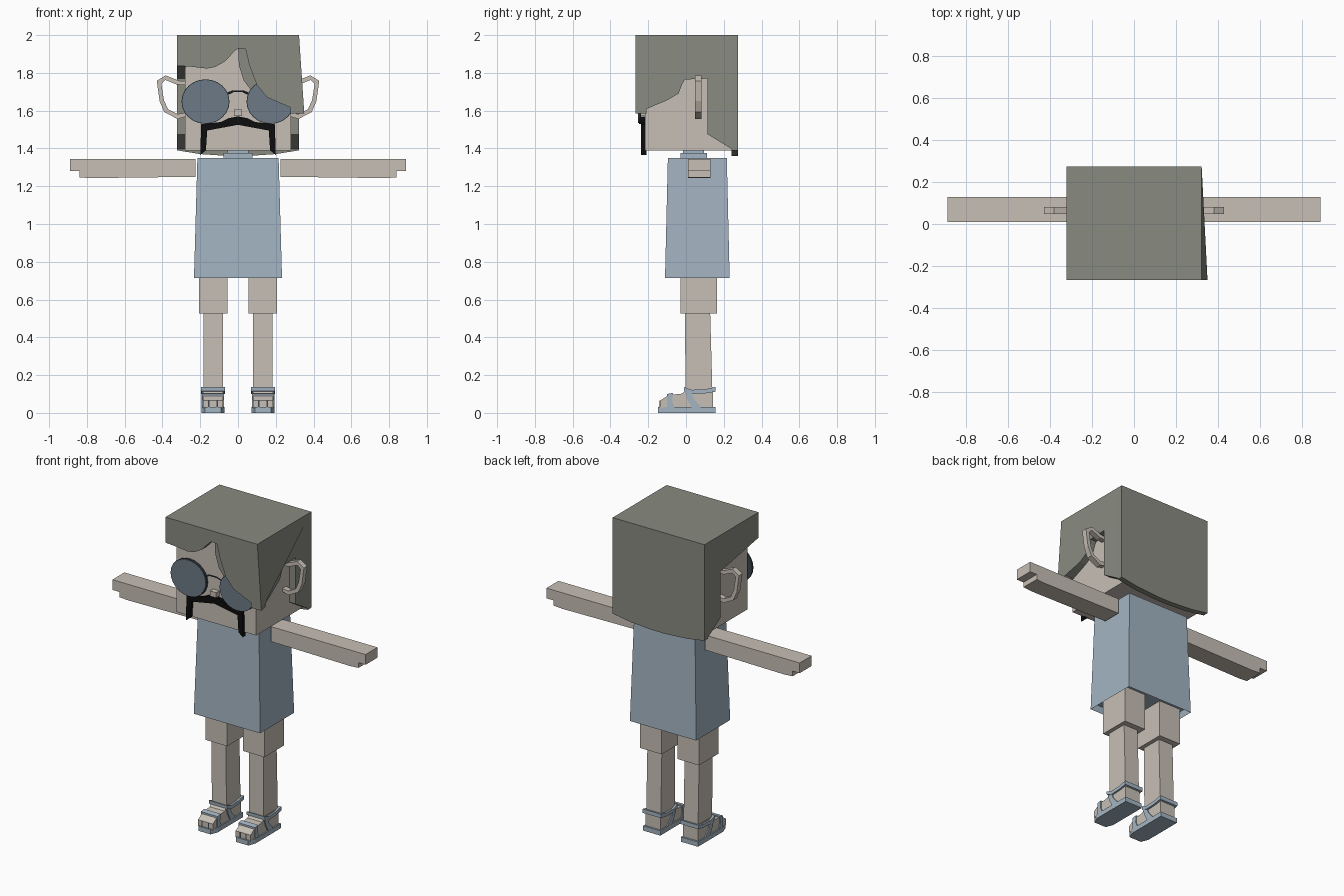
import bpy, bmesh, math

if "Cube" in bpy.data.objects:
    bpy.data.objects.remove(bpy.data.objects["Cube"])


def material(name, rgb):
    m = bpy.data.materials.new(name)
    m.use_nodes = True
    m.diffuse_color = (*rgb, 1)
    m.node_tree.nodes["Principled BSDF"].inputs["Base Color"].default_value = (*rgb, 1)
    return m


SKIN = material("skin", (0.57, 0.52, 0.46))
HAIR = material("grey_hair", (0.25, 0.257, 0.22))
BLUE = material("pale_blue_cloth", (0.37, 0.46, 0.54))
LENS = material("slate_lens", (0.15, 0.195, 0.24))
FRAME = material("dark_frame", (0.045, 0.06, 0.075))
BLACK = material("black_moustache", (0.004, 0.004, 0.004))


def finish(name, bm, mat):
    bmesh.ops.recalc_face_normals(bm, faces=bm.faces)
    mesh = bpy.data.meshes.new(name)
    bm.to_mesh(mesh)
    bm.free()
    mesh.materials.append(mat)
    ob = bpy.data.objects.new(name, mesh)
    bpy.context.collection.objects.link(ob)
    return ob


def prism(name, pts, axis, lo, hi, mat):
    """Extrude a flat outline along one axis."""
    place = {"x": lambda a, b, d: (d, a, b),
             "y": lambda a, b, d: (a, d, b),
             "z": lambda a, b, d: (a, b, d)}[axis]
    bm = bmesh.new()
    rings = [[bm.verts.new(place(a, b, d)) for a, b in pts] for d in (lo, hi)]
    for ring in rings:
        bm.faces.new(ring)
    n = len(pts)
    for i in range(n):
        j = (i + 1) % n
        bm.faces.new((rings[0][i], rings[0][j], rings[1][j], rings[1][i]))
    return finish(name, bm, mat)


def box(name, x, y, z, mat):
    rect = [(x[0], y[0]), (x[1], y[0]), (x[1], y[1]), (x[0], y[1])]
    return prism(name, rect, "z", *z, mat)


def flip(pts, s):
    return [(s * a, b) for a, b in pts]


def tube(name, pts, mat, radius, closed):
    """Square-section bar following a path."""
    cu = bpy.data.curves.new(name, "CURVE")
    cu.dimensions = "3D"
    cu.bevel_depth = radius
    cu.bevel_resolution = 0
    sp = cu.splines.new("POLY")
    sp.points.add(len(pts) - 1)
    for p, co in zip(sp.points, pts):
        p.co = (*co, 1)
    sp.use_cyclic_u = closed
    cu.materials.append(mat)
    ob = bpy.data.objects.new(name, cu)
    bpy.context.collection.objects.link(ob)


# Head block and nose
FRONT, BACK, SIDE = -0.267, 0.275, 0.323
box("head", (-0.28, 0.28), (-0.217, 0.25), (1.39, 1.96), SKIN)
box("nose", (-0.022, 0.022), (-0.25, -0.21), (1.572, 1.605), SKIN)

# Hair: cap, back sheet, fringe and the two sides
box("hair_cap", (-SIDE, SIDE), (FRONT, BACK), (1.935, 2), HAIR)
prism("hair_back", [(-SIDE, 2), (SIDE, 2), (SIDE, 1.39), (0.2, 1.37), (0.05, 1.36),
                    (-0.05, 1.36), (-0.2, 1.37), (-SIDE, 1.39)], "y", 0.24, BACK, HAIR)
fringe = prism("hair_fringe", [
    (-SIDE, 2), (SIDE, 2), (SIDE, 1.585), (0.155, 1.67), (0.1, 1.735), (0.06, 1.84),
    (0.04, 1.925), (0, 1.93), (-0.02, 1.913), (-0.07, 1.86), (-0.12, 1.832),
    (-0.165, 1.823), (-0.24, 1.832), (-SIDE, 1.838)], "y", FRONT, -0.21, HAIR)
prism("fringe_inner_lock", [(0, 1.94), (0.005, 1.84), (0.03, 1.76), (0.09, 1.68), (0.16, 1.66),
                            (0.1, 1.75), (0.06, 1.94)], "y", -0.235, -0.21, HAIR)
rear = [(BACK, 2), (BACK, 1.39), (0.245, 1.395), (0.115, 1.475), (0.115, 1.77)]
long_side = prism("hair_left_side", rear + [
    (-0.005, 1.765), (-0.018, 1.745), (-0.04, 1.69), (-0.1, 1.655), (FRONT, 1.585),
    (FRONT, 2)], "x", 0.278, SIDE, HAIR)
prism("hair_right_side", rear + [(FRONT, 1.838), (FRONT, 2)], "x", -SIDE, -0.278, HAIR)

# Flare the long lock outward at its tip
for ob in (fringe, long_side):
    for v in ob.data.vertices:
        if v.co.x > SIDE - 0.001:
            reach = max(0, (-0.12 - v.co.y) / 0.147)
            v.co.x += 0.028 * reach * (2 - v.co.z) / 0.415

# Round glasses
for s, side in ((1, "left"), (-1, "right")):
    for part, mat, grow, y0, y1 in (("lens", LENS, 0, -0.254, -0.246),
                                    ("lens_rim", FRAME, 0.004, -0.25, -0.238)):
        ring = [(s * 0.172 + (0.123 + grow) * math.cos(a), 1.648 + (0.114 + grow) * math.sin(a))
                for a in (i * math.tau / 24 for i in range(24))]
        prism(side + "_" + part, ring, "y", y0, y1, mat)
tube("glasses_bridge", [(-0.055, -0.245, 1.69), (-0.025, -0.248, 1.703), (0.025, -0.248, 1.703),
                        (0.055, -0.245, 1.69)], FRAME, 0.005, False)

# Drooping moustache
half = [(0.05, 1.56), (0.09, 1.54), (0.195, 1.528), (0.2, 1.365), (0.17, 1.39), (0.163, 1.495)]
prism("moustache", [(0, 1.57)] + half + [(0, 1.525)] + flip(half, -1)[::-1],
      "y", -0.238, -0.21, BLACK)

# Collar
box("collar", (-0.078, 0.078), (-0.03, 0.11), (1.345, 1.375), BLUE)
box("neck", (-0.055, 0.055), (-0.015, 0.095), (1.34, 1.4), BLUE)

# Flared dress with a hollow hem
bm = bmesh.new()
bmesh.ops.create_cube(bm, size=1)
for v in bm.verts:
    top = v.co.z > 0
    v.co.x *= 0.43 if top else 0.466
    v.co.y = 0.06 + v.co.y * (0.312 if top else 0.342)
    v.co.z = 1.35 if top else 0.715
hem = [f for f in bm.faces if f.normal.z < -0.5]
bmesh.ops.inset_region(bm, faces=hem, thickness=0.012)
for v in hem[0].verts:
    v.co.z += 0.04
finish("dress", bm, BLUE)

# Limbs, ears and sandals
arm = [(0.225, 1.345), (0.89, 1.345), (0.89, 1.28), (0.84, 1.28), (0.84, 1.247),
       (0.78, 1.243), (0.225, 1.25)]
ear_out = [(0.27, 1.755), (0.31, 1.758), (0.383, 1.787), (0.43, 1.758), (0.415, 1.65),
           (0.39, 1.592), (0.32, 1.556), (0.27, 1.57)]
ear_in = [(0.27, 1.735), (0.325, 1.738), (0.385, 1.763), (0.406, 1.742), (0.392, 1.655),
          (0.37, 1.607), (0.32, 1.582), (0.27, 1.59)]
foot = [(0.143, 0.025), (0.143, 0.13), (0.005, 0.13), (-0.02, 0.102), (-0.09, 0.095),
        (-0.138, 0.065), (-0.138, 0.025)]
ankle_strap = [(-0.012, 0.137), (0.03, 0.122), (0.1, 0.125), (0.155, 0.137), (0.155, 0.112),
               (0.1, 0.103), (0.03, 0.1), (-0.01, 0.115)]
cross_strap = [(-0.01, 0.125), (0.025, 0.115), (0.04, 0.075), (0.08, 0.03), (0.03, 0.03),
               (0.008, 0.07)]
toe_strap = [(-0.1, 0.1), (-0.07, 0.106), (-0.073, 0.06), (-0.058, 0.025), (-0.1, 0.025)]
sole = [(0.072, 0.155), (0.193, 0.155), (0.193, -0.1), (0.175, -0.147), (0.09, -0.147),
        (0.072, -0.1)]

for s, side in ((1, "left_"), (-1, "right_")):
    def span(a, b):
        return sorted((s * a, s * b))

    prism(side + "arm", flip(arm, s), "y", 0.01, 0.13, SKIN)
    prism(side + "ear", flip(ear_out + ear_in[::-1], s), "y", 0.048, 0.082, SKIN)
    box(side + "thigh", span(0.055, 0.207), (-0.03, 0.165), (0.525, 0.76), SKIN)
    prism(side + "shin", [(-0.005, 0.53), (0.128, 0.53), (0.14, 0.1), (-0.003, 0.1)],
          "x", *span(0.08, 0.182), SKIN)
    prism(side + "foot", foot, "x", *span(0.08, 0.185), SKIN)
    prism(side + "ankle_strap", ankle_strap, "x", *span(0.068, 0.196), BLUE)
    prism(side + "cross_strap", cross_strap, "x", *span(0.073, 0.192), BLUE)
    prism(side + "toe_strap", toe_strap, "x", *span(0.074, 0.191), BLUE)
    prism(side + "sole", flip(sole, s), "z", 0, 0.03, BLUE)
    # Gaps between the toes
    for x in (0.11, 0.155):
        box(side + "toe_gap", span(x - 0.003, x + 0.003), (-0.14, -0.13), (0.03, 0.065), FRAME)
